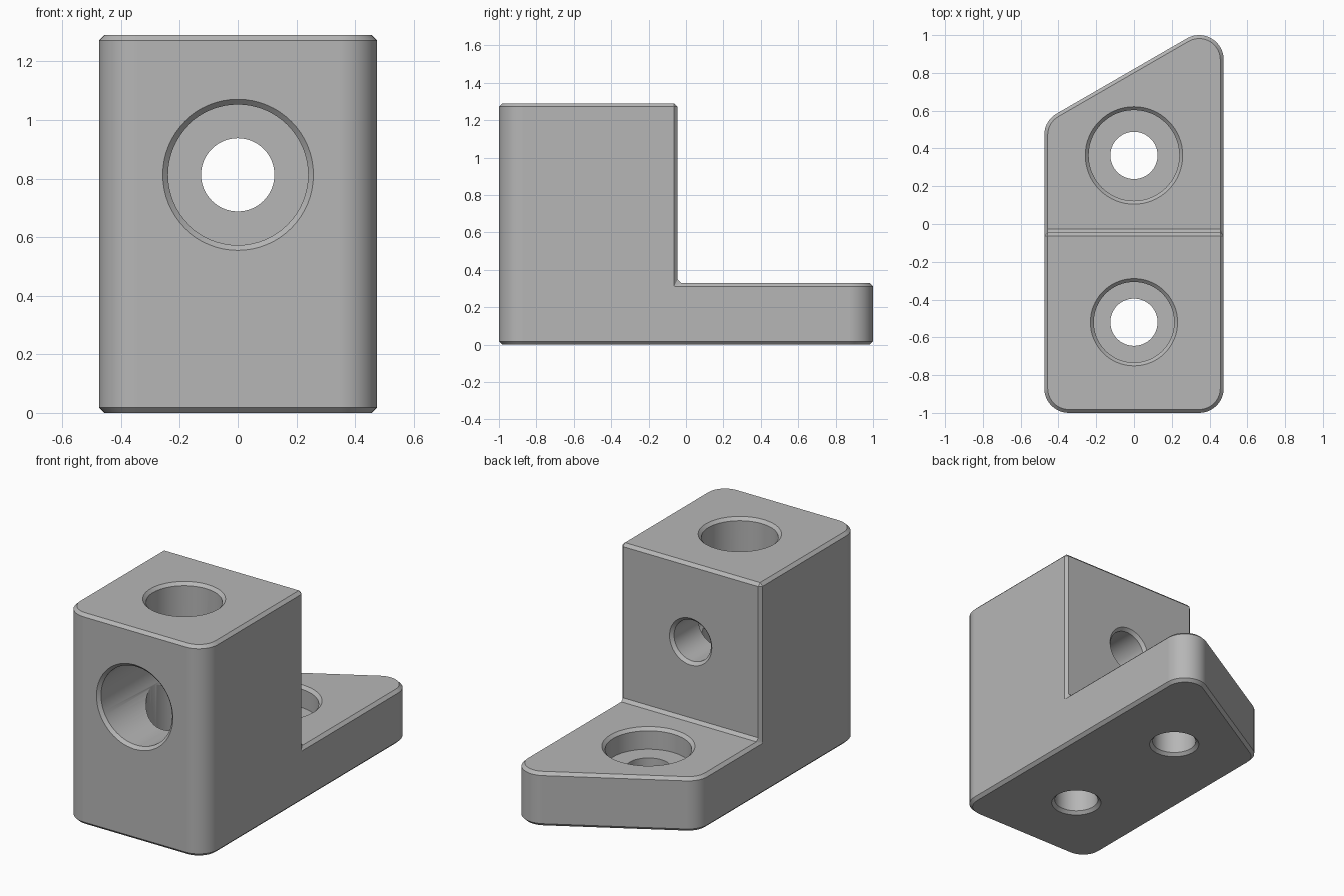
import bpy, bmesh
from math import pi, sin, cos, radians
from mathutils import Matrix

if "Cube" in bpy.data.objects:
    bpy.data.objects.remove(bpy.data.objects["Cube"])

W, R, CH = 0.475, 0.13, 0.018       # half width, corner radius, chamfer
H, FOOT, STEP = 1.29, 0.33, -0.045  # block height, foot height, back of block

grey = bpy.data.materials.new("plain grey")
grey.use_nodes = True
grey.diffuse_color = (0.47, 0.47, 0.47, 1)
grey.node_tree.nodes["Principled BSDF"].inputs["Base Color"].default_value = grey.diffuse_color


def arc(cx, cy, start, end, steps):
    angles = [radians(start + (end - start) * i / steps) for i in range(steps + 1)]
    return [(cx + R * cos(a), cy + R * sin(a)) for a in angles]


def make_object(name, bm):
    bmesh.ops.recalc_face_normals(bm, faces=bm.faces)
    mesh = bpy.data.meshes.new(name)
    bm.to_mesh(mesh)
    bm.free()
    mesh.materials.append(grey)
    obj = bpy.data.objects.new(name, mesh)
    bpy.context.collection.objects.link(obj)
    return obj


def make_body():
    # Rounded outline with a back edge slanted by 30 degrees
    reach = -0.5 * (W - R) + 0.866 * (1 - R)
    left_y = (reach - 0.5 * (W - R)) / 0.866
    outline = (arc(-W + R, -1 + R, 180, 270, 10) + arc(W - R, -1 + R, 270, 360, 10)
               + [(W, STEP)] + arc(W - R, 1 - R, 0, 120, 14)
               + arc(-W + R, left_y, 120, 180, 7) + [(-W, STEP)])
    bm = bmesh.new()
    bottom = bm.faces.new([bm.verts.new((x, y, 0)) for x, y in outline])

    def raise_face(face, dz):
        new = bmesh.ops.extrude_face_region(bm, geom=[face])["geom"]
        bmesh.ops.translate(bm, vec=(0, 0, dz),
                            verts=[g for g in new if isinstance(g, bmesh.types.BMVert)])
        return next(g for g in new if isinstance(g, bmesh.types.BMFace))

    # Foot, then the front part of its top raised into the block
    top = raise_face(bottom, FOOT)
    a, b = [v for v in top.verts if abs(v.co.y - STEP) < 1e-4]
    bmesh.ops.connect_verts(bm, verts=[a, b])
    front = min((f for f in bm.faces if all(abs(v.co.z - FOOT) < 1e-4 for v in f.verts)),
                key=lambda f: f.calc_center_median().y)
    old = front if front.is_valid else None
    raise_face(old, H - FOOT)
    # Remove any face left inside and merge flush walls
    inner = [f for f in bm.faces if all(abs(v.co.z - FOOT) < 1e-4 for v in f.verts)
             and f.calc_center_median().y < STEP]
    if inner:
        bmesh.ops.delete(bm, geom=inner, context='FACES_ONLY')
    bmesh.ops.recalc_face_normals(bm, faces=bm.faces)
    flush = [e for e in bm.edges if len(e.link_faces) == 2
             and e.calc_face_angle(0) < 0.001]
    bmesh.ops.dissolve_edges(bm, edges=flush, use_verts=True)
    sharp = [e for e in bm.edges if e.calc_face_angle(0) > radians(50)]
    bmesh.ops.bevel(bm, geom=sharp, offset=CH, segments=1, affect='EDGES',
                    clamp_overlap=False)
    return make_object("bracket_body", bm)


def make_bore(name, place, tilt, radius, depth, length):
    # Stepped bore: wide seat, narrow shaft, chamfered at both ends
    small, lip = 0.125, CH + 0.03
    profile = [(0, 0.03), (radius + lip, 0.03), (radius, -CH), (radius, -depth),
               (small, -depth), (small, -length + CH), (small + lip, -length - 0.03),
               (0, -length - 0.03)]
    bm = bmesh.new()
    verts = [bm.verts.new((r, 0, h)) for r, h in profile]
    edges = [bm.edges.new(pair) for pair in zip(verts, verts[1:])]
    bmesh.ops.spin(bm, geom=verts + edges, axis=(0, 0, 1), cent=(0, 0, 0),
                   angle=2 * pi, steps=64)
    bmesh.ops.remove_doubles(bm, verts=bm.verts, dist=1e-4)
    bmesh.ops.transform(bm, matrix=Matrix.Translation(place) @ Matrix.Rotation(tilt, 4, 'X'),
                        verts=bm.verts)
    cutter = make_object(name, bm)
    cutter.hide_render = True
    return cutter


body = make_body()
bpy.context.view_layer.objects.active = body
body.select_set(True)

# Bores through the front, the block top and the foot
bores = [
    make_bore("front_bore", (0, -1, 0.813), pi / 2, 0.24, 0.70, 1 + STEP),
    make_bore("top_bore", (0, -0.52, H), 0, 0.213, H - 0.25, H),
    make_bore("foot_bore", (0, 0.363, FOOT), 0, 0.24, 0.13, FOOT),
]
for bore in bores:
    cut = body.modifiers.new(bore.name, 'BOOLEAN')
    cut.operation = 'DIFFERENCE'
    cut.solver = 'EXACT'
    cut.object = bore
    bpy.ops.object.modifier_apply(modifier=cut.name)
    bpy.data.objects.remove(bore)

bpy.ops.object.shade_smooth_by_angle(angle=radians(30))
weighted = body.modifiers.new("even_shading", 'WEIGHTED_NORMAL')
weighted.keep_sharp = True
